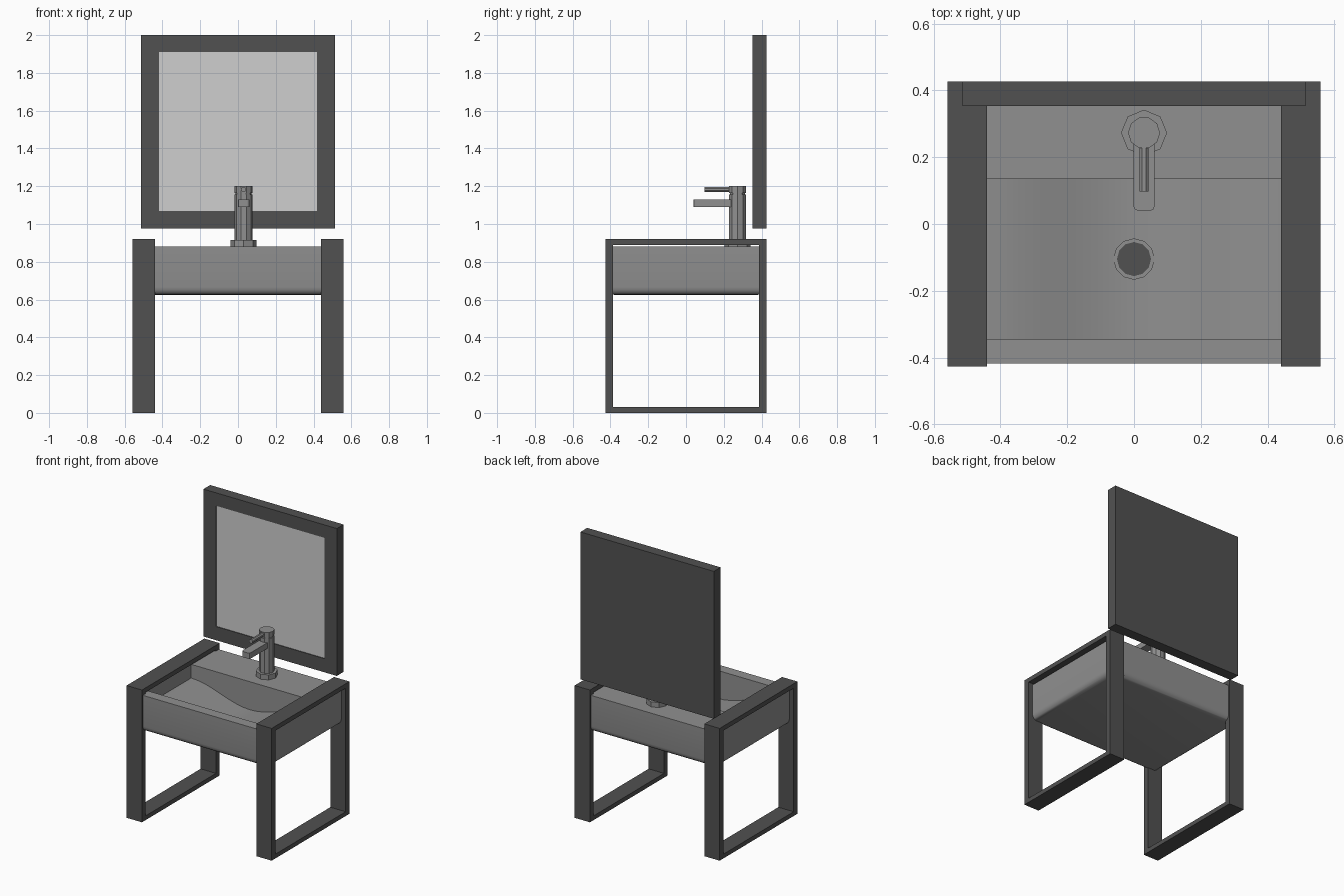
import bpy, bmesh, math

if "Cube" in bpy.data.objects:
    bpy.data.objects.remove(bpy.data.objects["Cube"])


def material(name, v):
    m = bpy.data.materials.new(name)
    m.diffuse_color = (v, v, v, 1)
    m.use_nodes = True
    m.node_tree.nodes["Principled BSDF"].inputs["Base Color"].default_value = m.diffuse_color
    return m


DARK = material("dark_frame", 0.083)
GREY = material("grey_ceramic", 0.28)
GLASS = material("mirror_glass", 0.62)


def finish(name, bm, mat, smooth=False):
    bmesh.ops.recalc_face_normals(bm, faces=bm.faces)
    me = bpy.data.meshes.new(name)
    bm.to_mesh(me)
    bm.free()
    me.materials.append(mat)
    ob = bpy.data.objects.new(name, me)
    bpy.context.collection.objects.link(ob)
    if smooth:
        activate(ob)
        bpy.ops.object.shade_smooth_by_angle(angle=math.radians(35))
    return ob


def activate(ob):
    bpy.ops.object.select_all(action='DESELECT')
    ob.select_set(True)
    bpy.context.view_layer.objects.active = ob


def add_box(bm, x0, x1, y0, y1, z0, z1):
    vs = bmesh.ops.create_cube(bm, size=1)["verts"]
    for v in vs:
        v.co = ((x0 + x1) / 2 + v.co.x * (x1 - x0),
                (y0 + y1) / 2 + v.co.y * (y1 - y0),
                (z0 + z1) / 2 + v.co.z * (z1 - z0))


def prism(bm, pts, axis, a, b):
    """Extrude a 2D outline along the y or z axis from a to b."""
    at = (lambda p, t: (p[0], t, p[1])) if axis == 'y' else (lambda p, t: (p[0], p[1], t))
    f = bm.faces.new([bm.verts.new(at(p, a)) for p in pts])
    g = bmesh.ops.extrude_face_region(bm, geom=[f])["geom"]
    d = (0, b - a, 0) if axis == 'y' else (0, 0, b - a)
    bmesh.ops.translate(bm, vec=d, verts=[v for v in g if isinstance(v, bmesh.types.BMVert)])


def frame(bm, outer, inner, place):
    """Rectangular ring: outer/inner = (u0, u1, z0, z1), place maps (u, z, side) to 3D."""
    def loop(r, s):
        return [bm.verts.new(place(u, z, s)) for u, z in
                ((r[0], r[2]), (r[1], r[2]), (r[1], r[3]), (r[0], r[3]))]
    loops = [loop(outer, 0), loop(outer, 1), loop(inner, 1), loop(inner, 0)]
    for k in range(4):
        a, b = loops[k], loops[(k + 1) % 4]
        for i in range(4):
            j = (i + 1) % 4
            bm.faces.new((a[i], a[j], b[j], b[i]))


def circle(cx, cy, r, n, turn=0):
    return [(cx + r * math.cos(turn + 2 * math.pi * i / n),
             cy + r * math.sin(turn + 2 * math.pi * i / n)) for i in range(n)]


# Side leg frames
for label, s in (("left", -1), ("right", 1)):
    bm = bmesh.new()
    frame(bm, (-0.427, 0.427, 0, 0.92), (-0.386, 0.386, 0.03, 0.889),
          lambda u, z, t: (s * (0.44 + 0.118 * t), u, z))
    finish(label + "_leg_frame", bm, DARK)

# Mirror frame, back board and glass
bm = bmesh.new()
frame(bm, (-0.513, 0.513, 0.975, 2.0), (-0.418, 0.418, 1.07, 1.91),
      lambda u, z, t: (u, 0.353 + 0.074 * t, z))
finish("mirror_frame", bm, DARK)
bm = bmesh.new()
add_box(bm, -0.418, 0.418, 0.375, 0.427, 1.07, 1.91)
finish("mirror_back", bm, DARK)
bm = bmesh.new()
add_box(bm, -0.418, 0.418, 0.358, 0.367, 1.07, 1.91)
finish("mirror_glass", bm, GLASS)

# Basin block with rounded lower edges
bm = bmesh.new()
add_box(bm, -0.525, 0.525, -0.418, 0.418, 0.625, 0.88)
low = [e for e in bm.edges if all(v.co.z < 0.7 for v in e.verts)]
bmesh.ops.bevel(bm, geom=low, offset=0.04, segments=4, profile=0.5, affect='EDGES')
basin = finish("basin", bm, GREY)

# Bowl cut out of the basin: straight walls, floor dipping to the drain
bm = bmesh.new()
X, N = 0.455, 16
floor = [(-X + 2 * X * i / N, 0.735 - 0.05 * math.cos(math.pi * (2 * i / N - 1)))
         for i in range(N + 1)]
prism(bm, floor + [(X, 1.0), (-X, 1.0)], 'y', -0.345, 0.135)
cutter = finish("bowl_cutter", bm, GREY)
cutter.hide_render = True
mod = basin.modifiers.new("bowl", 'BOOLEAN')
mod.operation = 'DIFFERENCE'
mod.solver = 'EXACT'
mod.object = cutter
activate(basin)
bpy.ops.object.modifier_apply(modifier=mod.name)
bpy.data.objects.remove(cutter)
activate(basin)
bpy.ops.object.shade_smooth_by_angle(angle=math.radians(35))

# Drain
bm = bmesh.new()
prism(bm, circle(0, -0.105, 0.062, 12), 'z', 0.67, 0.694)
finish("drain_ring", bm, GREY)
bm = bmesh.new()
prism(bm, circle(0, -0.105, 0.051, 12), 'z', 0.68, 0.698)
finish("drain_plug", bm, DARK)

# Tap: base, column, neck and cap
cx, cy = 0.03, 0.273
for name, r, n, z0, z1 in (("tap_base", 0.069, 8, 0.88, 0.915),
                           ("tap_column", 0.048, 10, 0.91, 1.157),
                           ("tap_neck", 0.042, 10, 1.15, 1.17),
                           ("tap_cap", 0.048, 10, 1.165, 1.2)):
    bm = bmesh.new()
    prism(bm, circle(cx, cy, r, n), 'z', z0, z1)
    finish(name, bm, GREY)

# Tap spout with rounded front corners, and lever
bm = bmesh.new()
h, c, y0 = 0.031, 0.012, 0.04
prism(bm, [(cx - h, 0.25), (cx - h, y0 + c), (cx - h + c * 0.3, y0 + c * 0.3), (cx - h + c, y0),
           (cx + h - c, y0), (cx + h - c * 0.3, y0 + c * 0.3), (cx + h, y0 + c), (cx + h, 0.25)],
      'z', 1.09, 1.13)
finish("tap_spout", bm, GREY)
bm = bmesh.new()
prism(bm, circle(cx, 1.183, 0.0145, 8, math.pi / 8), 'y', 0.098, 0.25)
finish("tap_lever", bm, GREY)
